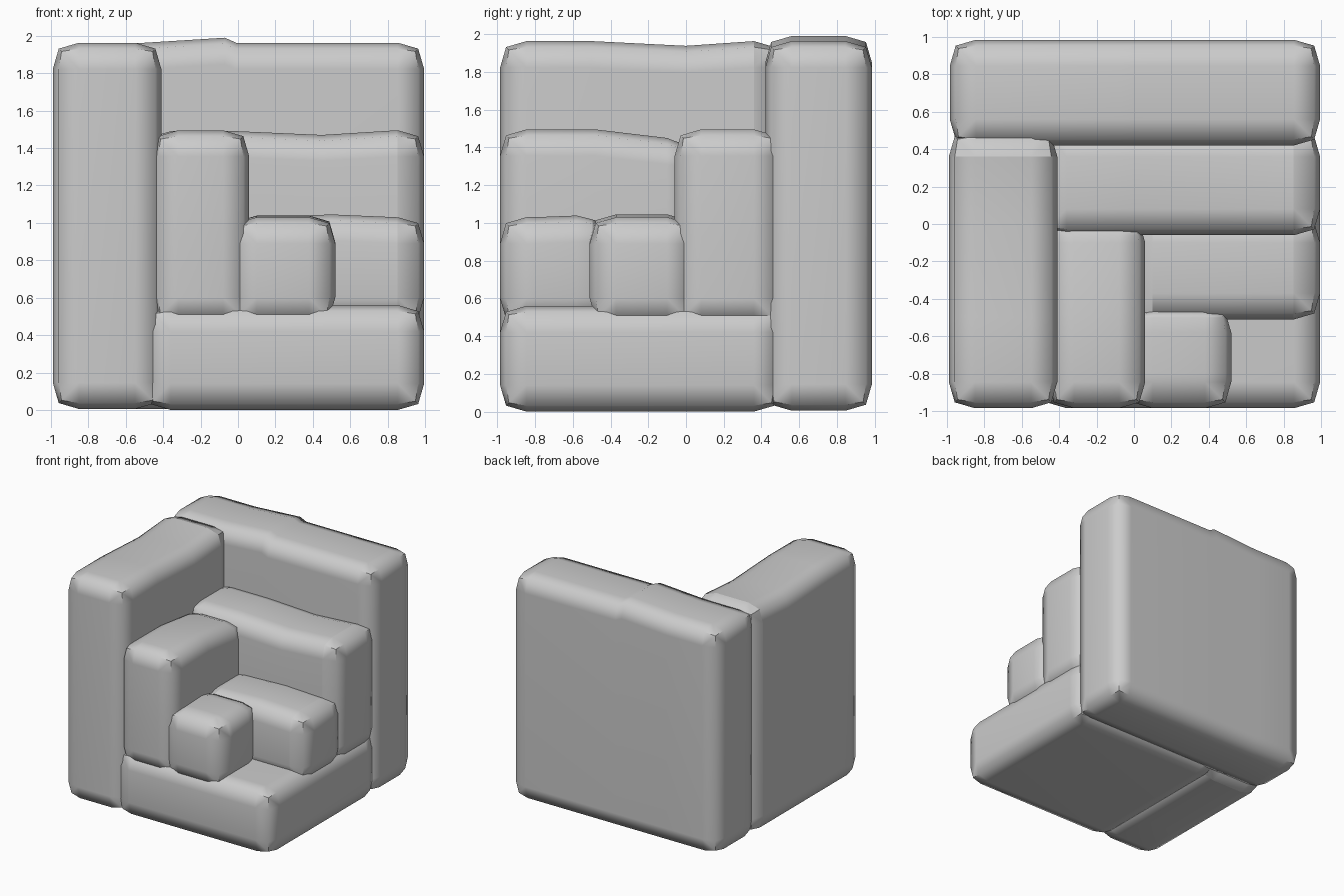
import bpy, bmesh, math
from mathutils import Vector

if "Cube" in bpy.data.objects:
    bpy.data.objects.remove(bpy.data.objects["Cube"])

BEVEL = 0.14


def interp(keys, p):
    """Piecewise-linear height offset, clamped at the ends."""
    if p <= keys[0][0]:
        return keys[0][1]
    for (a, da), (b, db) in zip(keys, keys[1:]):
        if p <= b:
            return da + (db - da) * (p - a) / (b - a)
    return keys[-1][1]


def block(name, lo, hi, axis=0, keys=()):
    """Pillowy stone block; keys = (position along axis, top height offset)."""
    lo, hi = Vector(lo), Vector(hi)
    bm = bmesh.new()
    bmesh.ops.create_cube(bm, size=1)
    for v in bm.verts:
        v.co = Vector([lo[i] if v.co[i] < 0 else hi[i] for i in range(3)])
    bmesh.ops.bevel(bm, geom=bm.edges[:], offset=BEVEL, segments=2,
                    profile=0.6, affect='EDGES', clamp_overlap=True)
    # worn, uneven top
    if keys:
        normal = Vector((axis == 0, axis == 1, 0))
        for pos, _ in keys:
            bmesh.ops.bisect_plane(bm, geom=bm.verts[:] + bm.edges[:] + bm.faces[:],
                                   plane_co=normal * pos, plane_no=normal)
        for v in bm.verts:
            if v.co.z > hi.z - BEVEL - 0.01:
                v.co.z += interp(keys, v.co[axis])
    bmesh.ops.recalc_face_normals(bm, faces=bm.faces[:])
    mesh = bpy.data.meshes.new(name)
    bm.to_mesh(mesh)
    bm.free()
    ob = bpy.data.objects.new(name, mesh)
    bpy.context.collection.objects.link(ob)
    bpy.ops.object.select_all(action='DESELECT')
    ob.select_set(True)
    bpy.context.view_layer.objects.active = ob
    bpy.ops.object.shade_smooth_by_angle(angle=math.radians(60))
    mod = ob.modifiers.new("weighted_normals", 'WEIGHTED_NORMAL')
    mod.keep_sharp = True
    return ob


# outer shell: back wall, left wall, floor
block("back_wall", (-0.985, 0.42, 0.005), (0.995, 0.985, 1.963), 0,
      [(-0.5, 0.0), (-0.07, 0.027), (-0.01, 0.0)])
block("left_wall", (-0.99, -0.985, 0.005), (-0.41, 0.50, 1.963), 1,
      [(-0.5, 0.0), (0.0, -0.025), (0.36, 0.0)])
block("floor_slab", (-0.50, -0.985, 0.0), (0.995, 0.50, 0.56))

# middle step
block("middle_back_block", (-0.50, -0.06, 0.46), (0.995, 0.50, 1.495), 0,
      [(0.0, -0.005), (0.45, -0.025), (0.85, 0.0)])
block("middle_left_block", (-0.46, -0.985, 0.46), (0.06, 0.04, 1.495), 1,
      [(-0.48, 0.0), (-0.06, -0.05)])

# inner step
block("inner_back_block", (-0.04, -0.51, 0.46), (0.995, 0.04, 1.03), 0,
      [(0.1, 0.0), (0.5, 0.015), (0.85, 0.0)])
block("inner_cube", (-0.04, -0.985, 0.46), (0.52, -0.44, 1.03), 1,
      [(-0.8, 0.0), (-0.5, 0.012)])
